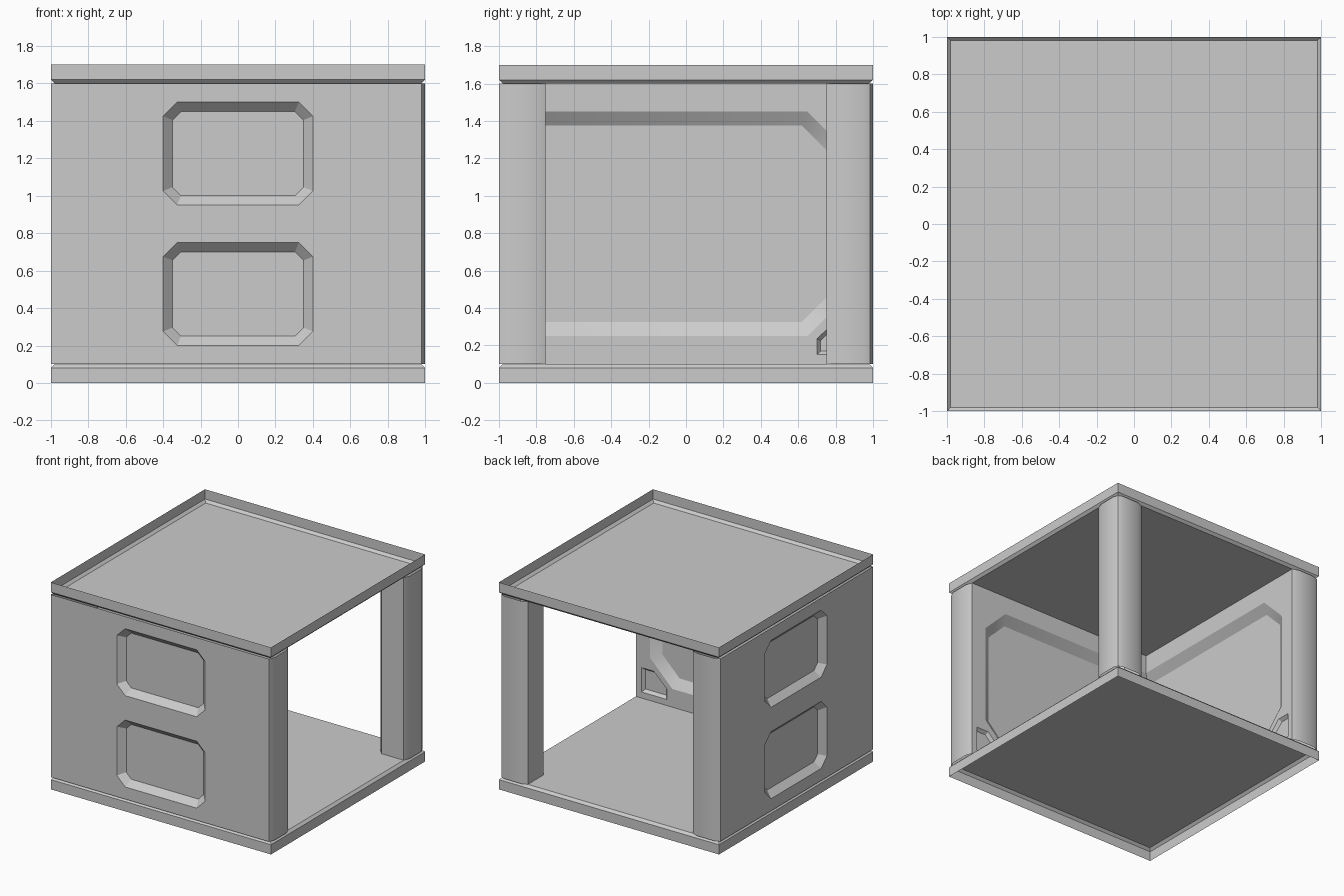
import bpy, bmesh, math
from mathutils import Vector

cube = bpy.data.objects.get("Cube")
if cube:
    bpy.data.objects.remove(cube, do_unlink=True)

grey = bpy.data.materials.new("light_grey")
grey.use_nodes = True
grey.diffuse_color = (0.6, 0.6, 0.6, 1)
grey.node_tree.nodes["Principled BSDF"].inputs["Base Color"].default_value = (0.6, 0.6, 0.6, 1)

LOW, HIGH = 0.1, 1.6        # wall foot and head
THICK = 0.25                # wall thickness


def finish(bm, name, outward, smooth=True):
    """Turn faces outward, clean up and make the object."""
    bmesh.ops.remove_doubles(bm, verts=bm.verts, dist=0.0005)
    bm.normal_update()
    for f in bm.faces:
        if f.normal.dot(outward(f.calc_center_median())) < 0:
            f.normal_flip()
    bmesh.ops.dissolve_limit(bm, angle_limit=0.01, verts=bm.verts, edges=bm.edges)
    mesh = bpy.data.meshes.new(name)
    bm.to_mesh(mesh)
    bm.free()
    mesh.materials.append(grey)
    obj = bpy.data.objects.new(name, mesh)
    bpy.context.collection.objects.link(obj)
    if smooth:
        bpy.ops.object.select_all(action='DESELECT')
        obj.select_set(True)
        bpy.context.view_layer.objects.active = obj
        bpy.ops.object.shade_smooth_by_angle(angle=math.radians(30))
    return obj


def inset(loop, dist):
    """Offset a counter-clockwise loop inward with mitred corners."""
    pts = [Vector(p) for p in loop]
    out = []
    for i, p in enumerate(pts):
        a = (p - pts[i - 1]).normalized()
        b = (pts[(i + 1) % len(pts)] - p).normalized()
        n, m = Vector((-a.y, a.x)), Vector((-b.y, b.x))
        out.append(tuple(p + (n + m) * dist / (1 + n.dot(m))))
    return out


def octagon(u0, u1, z0, z1, c):
    return [(u0 + c, z0), (u1 - c, z0), (u1, z0 + c), (u1, z1 - c),
            (u1 - c, z1), (u0 + c, z1), (u0, z1 - c), (u0, z0 + c)]


def fill(bm, place, loops, depth):
    """Flat panel at a depth, bounded by the first loop with the rest as holes."""
    edges = []
    for loop in loops:
        vs = [bm.verts.new(place(u, depth, z)) for u, z in loop]
        edges += [bm.edges.new((vs[i - 1], vs[i])) for i in range(len(vs))]
    bmesh.ops.triangle_fill(bm, use_beauty=True, edges=edges)


def band(bm, place, a, b, depth_a, depth_b, closed=True):
    """Sloping strip between two matching loops."""
    for i in range(0 if closed else 1, len(a)):
        quad = [(a[i - 1], depth_a), (a[i], depth_a), (b[i], depth_b), (b[i - 1], depth_b)]
        bm.faces.new([bm.verts.new(place(u, d, z)) for (u, z), d in quad])


def wall(name, place, outward):
    bm = bmesh.new()

    # outer face with two stacked sunken panels
    windows = [octagon(-0.4, 0.4, z, z + 0.55, 0.075) for z in (0.2, 0.95)]
    fill(bm, place, [[(-1, LOW), (0.98, LOW), (0.98, HIGH), (-1, HIGH)]] + windows, 0)
    for loop in windows:
        inner = inset(loop, 0.05)
        band(bm, place, loop, inner, 0, 0.05)
        fill(bm, place, [inner], 0.05)

    # inner face: long recess running into the room corner, and a small niche
    inside = 1 - THICK
    recess = [(-inside, 0.25), (0.65, 0.25), (0.85, 0.45),
              (0.85, 1.25), (0.65, 1.45), (-inside, 1.45)]
    niche = [(0.7, 0.15), (0.93, 0.15), (0.93, 0.35), (0.82, 0.35), (0.7, 0.235)]
    border = [(-inside, LOW), (0.98, LOW), (0.98, HIGH), (-inside, HIGH)] + recess[::-1]
    fill(bm, place, [border, niche], THICK)
    floor = [(-0.8 if u < 0 else u, z) for u, z in inset(recess, 0.075)]
    band(bm, place, recess, floor, THICK, 0.2, closed=False)
    fill(bm, place, [floor], 0.2)
    niche_floor = inset(niche, 0.02)
    band(bm, place, niche, niche_floor, THICK, THICK - 0.025)
    fill(bm, place, [niche_floor], THICK - 0.025)

    # raised pad on the free end
    end = [(0.98, 0), (1, 0.05), (1, 0.2), (0.98, THICK)]
    for (u, d), (v, e) in zip(end, end[1:]):
        corners = [(u, d, LOW), (v, e, LOW), (v, e, HIGH), (u, d, HIGH)]
        bm.faces.new([bm.verts.new(place(*c)) for c in corners])
    return finish(bm, name, outward)


def side_rule(along, across):
    """Outward direction for a wall running along one axis."""
    def rule(c):
        v = Vector((0, 0, 0))
        if c[along] > 0.981:
            v[along] = 1
        else:
            v[across] = 1 if c[across] + 1 > THICK / 2 else -1
        return v
    return rule


wall("front_wall", lambda u, d, z: (u, d - 1, z), side_rule(0, 1))
wall("side_wall", lambda u, d, z: (d - 1, u, z), side_rule(1, 0))


def tray(name, rim, edge, plate):
    """Open shell: straight rim, chamfer and flat plate."""
    bm = bmesh.new()
    rings = []
    for h, z in ((1, rim), (1, edge), (0.98, plate)):
        rings.append([bm.verts.new((x * h, y * h, z))
                      for x, y in ((-1, -1), (1, -1), (1, 1), (-1, 1))])
    for a, b in zip(rings, rings[1:]):
        for i in range(4):
            bm.faces.new((a[i - 1], a[i], b[i], b[i - 1]))
    bm.faces.new(rings[-1])
    return finish(bm, name, lambda c: c - Vector((0, 0, rim)), smooth=False)


tray("floor_slab", 0, 0.08, LOW)
tray("ceiling_slab", 1.7, 1.62, HIGH)

# corner column with padded sides and a rounded outer corner
half = [(0.78, 0.75), (0.98, 0.75), (1, 0.8), (1, 0.95)]
outline = half + [(0.985, 0.985)] + [(y, x) for x, y in reversed(half)]
bm = bmesh.new()
for i in range(len(outline)):
    (a, b), (c, d) = outline[i - 1], outline[i]
    bm.faces.new([bm.verts.new(p) for p in
                  ((a, b, LOW), (c, d, LOW), (c, d, HIGH), (a, b, HIGH))])
finish(bm, "corner_column", lambda c: Vector((c.x - 0.875, c.y - 0.875, 0)))
